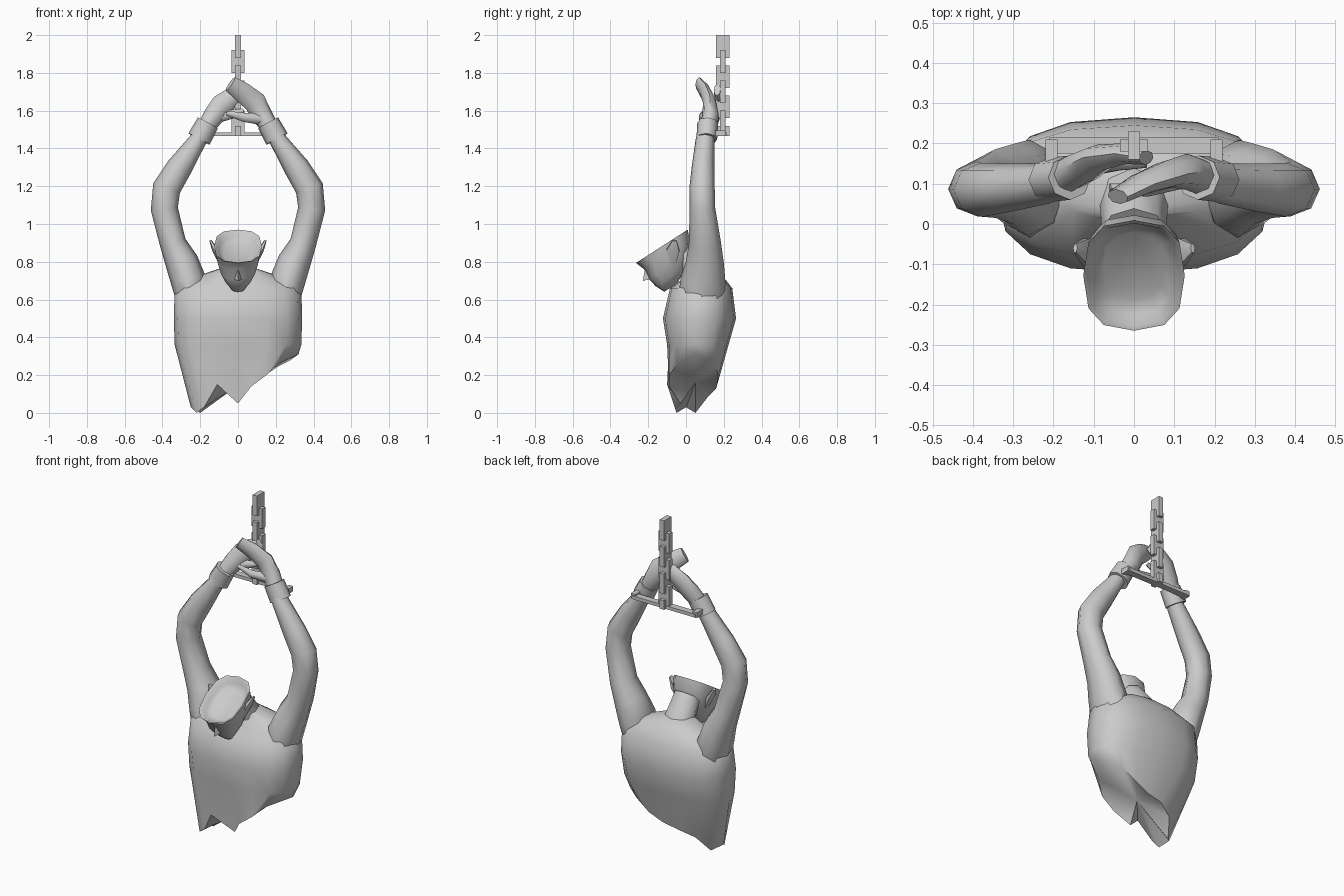
import bpy, bmesh
from math import cos, sin, pi, copysign, radians
from mathutils import Vector as V, Matrix

if "Cube" in bpy.data.objects:
    bpy.data.objects.remove(bpy.data.objects["Cube"])


def finish(name, bm, angle=50):
    bmesh.ops.recalc_face_normals(bm, faces=bm.faces)
    me = bpy.data.meshes.new(name)
    bm.to_mesh(me)
    bm.free()
    ob = bpy.data.objects.new(name, me)
    bpy.context.collection.objects.link(ob)
    bpy.context.view_layer.objects.active = ob
    ob.select_set(True)
    bpy.ops.object.shade_smooth_by_angle(angle=radians(angle))
    ob.select_set(False)
    return ob


def skin(name, rings, start=None, end=None, angle=50):
    """Loft rings of points; each end closes on an apex or a flat cap."""
    bm = bmesh.new()
    rows = [[bm.verts.new(p) for p in r] for r in rings]
    n = len(rows[0])
    for a, b in zip(rows, rows[1:]):
        for i in range(n):
            bm.faces.new((a[i], a[(i + 1) % n], b[(i + 1) % n], b[i]))
    for row, apex in ((rows[0], start), (rows[-1], end)):
        if apex is None:
            bm.faces.new(row)
        else:
            tip = bm.verts.new(apex)
            for i in range(n):
                bm.faces.new((row[i], row[(i + 1) % n], tip))
    return finish(name, bm, angle)


def tube(name, path, n=8, side=1, angle=60):
    """Path entries: x, y, z, half width, half depth (towards y)."""
    pts = [V((side * p[0], p[1], p[2])) for p in path]
    rings = []
    for i, p in enumerate(path):
        t = (pts[min(i + 1, len(pts) - 1)] - pts[max(i - 1, 0)]).normalized()
        u = t.cross(V((0, 1, 0))).normalized()
        w = u.cross(t)
        rings.append([pts[i] + u * p[3] * cos(2 * pi * k / n) + w * p[4] * sin(2 * pi * k / n)
                      for k in range(n)])
    return skin(name, rings, angle=angle)


def oval(n, hw, front, back, power=0.8):
    """Squared-off oval in (x, y)."""
    out = []
    for k in range(n):
        c, s = cos(2 * pi * k / n), sin(2 * pi * k / n)
        x = copysign(abs(c) ** power, c) * hw
        y = copysign(abs(s) ** power, s) * (back - front) / 2 + (front + back) / 2
        out.append((x, y))
    return out


def box(name, loc, size):
    bm = bmesh.new()
    bmesh.ops.create_cube(bm, size=1, matrix=Matrix.Translation(loc) @ Matrix.Diagonal((*size, 1)))
    return finish(name, bm, 30)


# Torso with a ragged lower hem, closed underneath
torso = [(.77, .08, .01, .14), (.73, .20, .01, .19), (.66, .335, -.085, .245),
         (.50, .34, -.122, .265), (.36, .335, -.10, .225)]
rings = [[(x, y, z) for x, y in oval(16, hw, f, b)] for z, hw, f, b in torso]
hem = [(.32, .06, .31), (.28, .13, .28), (.22, .16, .25), (.13, .17, .19),
       (.04, .165, .15), (-.06, .16, .13), (-.15, .12, .09), (-.20, .05, .0),
       (-.25, .0, .03), (-.22, -.05, .0), (-.18, -.06, .03), (-.11, -.10, .15),
       (0, -.03, .05), (.07, -.09, .14), (.15, -.09, .20), (.22, -.04, .265)]
rings.append(hem)
skin("torso", rings, end=(.02, .05, .16), angle=60)

# Neck
tube("neck", [(0, .08, .66, .14, .10), (0, .06, .75, .085, .08), (0, -.02, .85, .08, .075)])

# Head, tilted forward, cut open above the brow with a shallow bowl
centre, up, fwd = V((0, -.128, .882)), V((0, -.54, .84)), V((0, -.84, -.54))


def head_ring(d, front, back, hw, power=.75):
    return [centre - up * d + fwd * v + V((x, 0, 0)) for x, v in oval(12, hw, back, front, power)]


head = [(.045, .10, -.10, .075), (.03, .135, -.135, .10), (.004, .152, -.152, .116),
        (0, .163, -.163, .126), (.06, .142, -.14, .117), (.11, .152, -.10, .10),
        (.16, .142, -.06, .075), (.21, .12, .04, .035)]
skin("open_head", [head_ring(*h) for h in head], angle=60)

# Nose
root = centre - up * .09 + fwd * .125
skin("nose", [[root + V((.03, 0, 0)) - up * .03, root + up * .055,
               root - V((.03, 0, 0)) - up * .03]], start=centre - up * .10 + fwd * .184, angle=80)

arm = [(.24, .08, .50, .05, .08), (.25, .08, .60, .078, .12), (.262, .09, .70, .094, .12),
       (.298, .10, .80, .088, .10), (.345, .10, .90, .07, .085), (.39, .087, 1.08, .072, .068),
       (.378, .085, 1.19, .075, .067), (.31, .09, 1.30, .068, .06),
       (.215, .10, 1.44, .047, .05), (.175, .11, 1.51, .042, .045)]
for s, label in ((-1, "left"), (1, "right")):
    tube(label + "_arm", arm, side=s)
    # Ear
    tube(label + "_ear", [(.088, -.07, .79, .012, .02), (.118, -.07, .86, .018, .04),
                          (.146, -.06, .912, .006, .012)], n=6, side=s)
    # Wrist cuff
    tube(label + "_cuff", [(.206, .11, 1.45, .064, .055), (.16, .115, 1.535, .060, .055)],
         side=s)
    # Lug joining the cuff to the bar
    box(label + "_lug", (s * .205, .175, 1.48), (.03, .07, .03))

# Hands crossing: the right in front, the left behind
tube("right_hand", [(.185, .11, 1.49, .042, .045), (.13, .13, 1.57, .055, .045),
                    (.09, .125, 1.645, .06, .035), (.02, .10, 1.70, .054, .028),
                    (-.04, .068, 1.742, .043, .02)])
tube("left_hand", [(.185, .11, 1.49, .042, .045), (.13, .14, 1.57, .055, .042),
                   (.085, .165, 1.63, .06, .033), (.02, .175, 1.68, .05, .026),
                   (-.03, .165, 1.71, .035, .018)], side=-1)
tube("right_thumb", [(.12, .11, 1.555, .03, .025), (.03, .085, 1.565, .024, .02),
                     (-.06, .09, 1.587, .012, .012)], n=6)
tube("left_thumb", [(.12, .14, 1.56, .03, .025), (.04, .15, 1.58, .024, .02),
                    (-.03, .15, 1.60, .012, .012)], n=6, side=-1)

# Spreader bar
box("shackle_bar", (0, .195, 1.475), (.42, .04, .02))

# Chain of links turned alternately
for i in range(7):
    wide, thin = .07, .03
    size = (thin, wide, .12) if i % 2 == 0 else (wide, thin, .12)
    top = 2.0 - i * .08
    bottom = max(top - .12, 1.465)
    box("chain_link_%d" % (i + 1), (0, .195, (top + bottom) / 2), (size[0], size[1], top - bottom))
